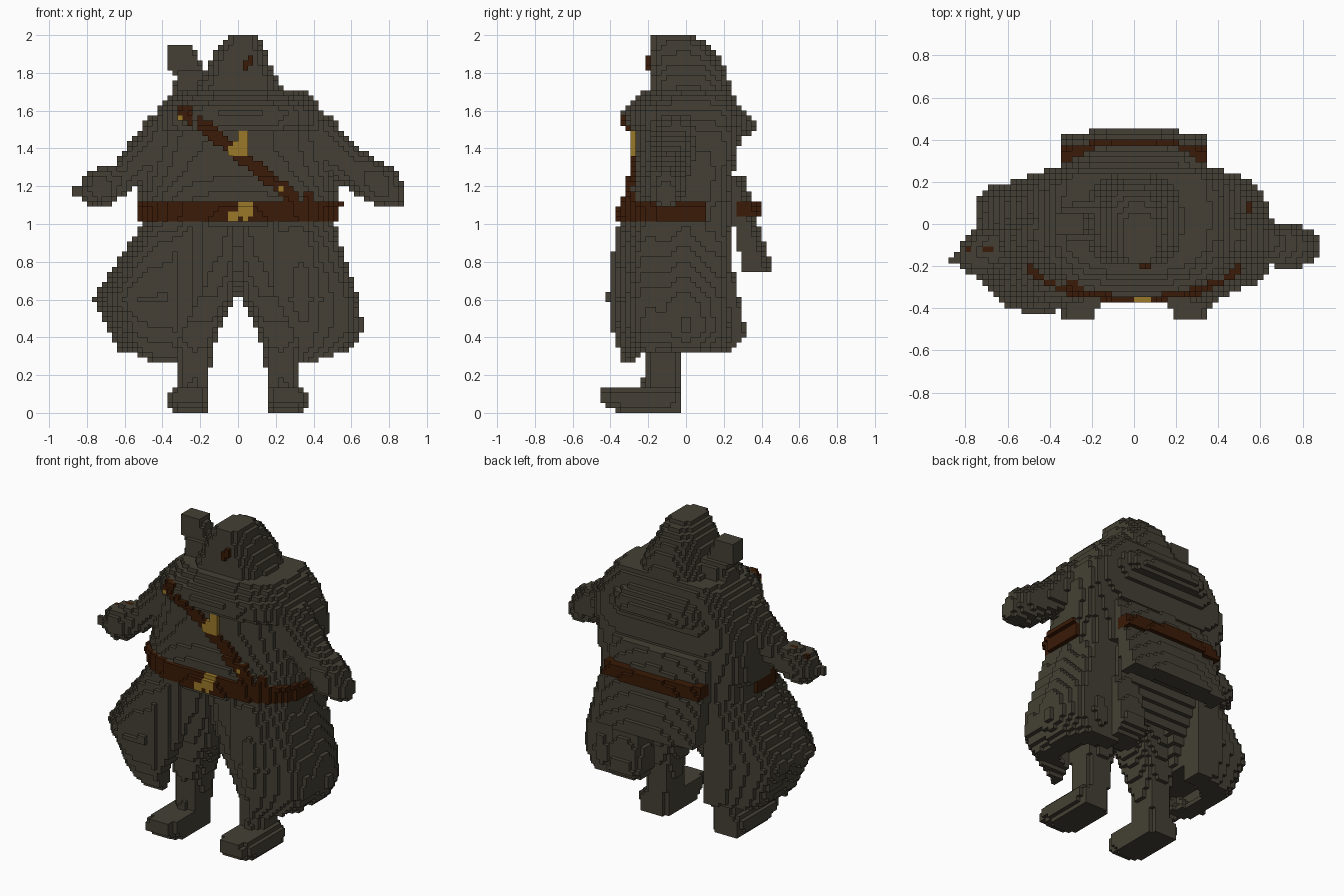
import bpy
import math
from mathutils import Vector

if "Cube" in bpy.data.objects:
    bpy.data.objects.remove(bpy.data.objects["Cube"], do_unlink=True)

STEP = 2 / 75          # edge length of one block
taken = set()          # every filled cell of the figure
parts = []             # (name, cells, material)


def material(name, colour):
    mat = bpy.data.materials.new(name)
    mat.use_nodes = True
    mat.diffuse_color = (*colour, 1)
    bsdf = next(n for n in mat.node_tree.nodes if n.type == "BSDF_PRINCIPLED")
    bsdf.inputs["Base Color"].default_value = (*colour, 1)
    bsdf.inputs["Roughness"].default_value = 0.9
    return mat


CLOTH = material("dark olive cloth", (0.058, 0.051, 0.035))
LEATHER = material("brown leather", (0.042, 0.0105, 0.002))
GOLD = material("old gold", (0.33, 0.19, 0.022))


def lerp(a, b, t):
    return a + (b - a) * t


def ramp(z, z0, v0, z1, v1):
    return lerp(v0, v1, min(max((z - z0) / (z1 - z0), 0), 1))


def loft(rows, front=2.5, back=2.5, grow=0.0, folds=0.0):
    """Solid through rounded sections, each row is (z, x0, x1, y0, y1)."""
    def inside(x, y, z):
        if not rows[0][0] <= z <= rows[-1][0]:
            return False
        for low, high in zip(rows, rows[1:]):
            if z <= high[0]:
                t = (z - low[0]) / (high[0] - low[0])
                x0, x1, y0, y1 = (lerp(a, b, t) for a, b in zip(low[1:], high[1:]))
                break
        cx, cy = (x0 + x1) / 2, (y0 + y1) / 2
        extra = grow + folds * math.sin(16 * math.atan2(y - cy, x - cx))
        u = abs(x - cx) / ((x1 - x0) / 2 + extra)
        v = abs(y - cy) / ((y1 - y0) / 2 + extra)
        n = front if y < cy else back
        return u ** n + v ** n <= 1
    return inside


def limb(*joints):
    """Tapered round limb through (x, y, z, radius) joints."""
    def inside(x, y, z):
        p = Vector((x, y, z))
        for a, b in zip(joints, joints[1:]):
            pa, pb = Vector(a[:3]), Vector(b[:3])
            axis = pb - pa
            t = min(max((p - pa).dot(axis) / axis.length_squared, 0), 1)
            if (p - pa - axis * t).length <= lerp(a[3], b[3], t):
                return True
        return False
    return inside


def fill(name, inside, mat, lo, hi):
    """Fill the free cells of a region that pass the test."""
    ranges = [range(math.floor(a / STEP), math.ceil(b / STEP)) for a, b in zip(lo, hi)]
    cells = set()
    for i in ranges[0]:
        for j in ranges[1]:
            for k in ranges[2]:
                if (i, j, k) not in taken:
                    if inside((i + .5) * STEP, (j + .5) * STEP, (k + .5) * STEP):
                        cells.add((i, j, k))
    taken.update(cells)
    parts.append((name, cells, mat))


def mirrored(inside):
    return lambda x, y, z: inside(-x, y, z)


def build(name, cells, mat):
    """Make the outer faces of a part's cells."""
    verts, faces = {}, []
    for cell in cells:
        for axis in range(3):
            for side in (0, 1):
                beside = list(cell)
                beside[axis] += 2 * side - 1
                if tuple(beside) in taken:
                    continue
                quad = []
                for a, b in ((0, 0), (1, 0), (1, 1), (0, 1)):
                    corner = list(cell)
                    corner[axis] += side
                    corner[(axis + 1) % 3] += a
                    corner[(axis + 2) % 3] += b
                    quad.append(verts.setdefault(tuple(corner), len(verts)))
                faces.append(quad if side else quad[::-1])
    mesh = bpy.data.meshes.new(name)
    mesh.from_pydata([[c * STEP for c in v] for v in verts], [], faces)
    mesh.materials.append(mat)
    bpy.context.collection.objects.link(bpy.data.objects.new(name, mesh))


# Torso, shoulders and hood
torso_rows = [(1.0, -.5, .5, -.34, .24), (1.1, -.51, .51, -.33, .24), (1.11, -.53, .53, -.33, .24),
              (1.25, -.53, .53, -.28, .25), (1.4, -.52, .52, -.26, .28), (1.48, -.49, .5, -.26, .29),
              (1.52, -.47, .48, -.32, .29), (1.6, -.43, .45, -.34, .28), (1.66, -.38, .4, -.27, .27),
              (1.72, -.3, .33, -.21, .24)]
hood_rows = [(1.6, -.3, .33, -.24, .26), (1.72, -.23, .23, -.2, .24), (1.8, -.17, .2, -.2, .22),
             (1.9, -.14, .15, -.19, .17), (1.95, -.1, .13, -.18, .12), (2.0, -.05, .1, -.18, .03)]
fill("torso", loft(torso_rows, 2.6, 5), CLOTH, (-.6, -.4, 1), (.6, .4, 1.75))
fill("hood", loft(hood_rows, 3), CLOTH, (-.4, -.3, 1.6), (.4, .3, 2))
collar = loft([(1.45, -.3, .3, -.1, .3), (1.49, -.33, .35, -.1, .38),
               (1.56, -.33, .35, -.1, .36), (1.65, -.3, .3, -.1, .27)], 3, 3)
fill("cape_collar", collar, CLOTH, (-.4, -.1, 1.4), (.4, .4, 1.7))

# Raised pack end behind the right shoulder
pack = loft([(1.58, -.36, -.1, -.1, .1), (1.78, -.33, -.1, -.08, .1),
             (1.82, -.38, -.18, -.06, .06), (1.94, -.38, -.24, -.05, .05)], 4, 4)
fill("shoulder_pack", pack, CLOTH, (-.5, -.2, 1.5), (0, .2, 1.95))

# Arms and hands, with studs on the right forearm
right_arm = limb((-.4, -.05, 1.44, .14), (-.6, -.1, 1.25, .08), (-.73, -.14, 1.19, .105), (-.85, -.17, 1.17, .03))
left_arm = limb((.4, -.05, 1.46, .14), (.6, -.08, 1.3, .105), (.75, -.11, 1.21, .11), (.81, -.11, 1.16, .08))
for x in (-.7, -.8):
    fill("forearm_stud", right_arm, LEATHER, (x, -.132, 1.2), (x + .02, -.11, 1.35))
fill("right_arm", right_arm, CLOTH, (-.9, -.3, 1), (-.2, .2, 1.7))
fill("left_arm", left_arm, CLOTH, (.2, -.3, 1), (.9, .2, 1.7))

# Legs and boots
leg = loft([(.12, .16, .31, -.23, -.02), (.3, .14, .32, -.22, -.02), (.45, .1, .33, -.25, 0),
            (.6, .02, .35, -.28, .05), (.8, -.01, .36, -.31, .1), (1.02, -.01, .36, -.33, .1)], 3, 3)
boot = loft([(0, .16, .34, -.36, -.02), (.03, .16, .36, -.4, -.02), (.05, .16, .37, -.46, -.02),
             (.1, .16, .37, -.46, -.02), (.135, .17, .32, -.45, -.02)], 3.5, 5)
for side, shape in (("left", lambda f: f), ("right", mirrored)):
    fill(side + "_leg", shape(leg), CLOTH, (-.5, -.4, 0), (.5, .2, 1.05))
    fill(side + "_boot", shape(boot), CLOTH, (-.5, -.5, 0), (.5, .1, .2))


# Flared coat halves, open in front, split at the back and hollow at the hem
def coat_half(heights, widths, fronts, backs):
    rows = [(z, -w, w, f, b) for z, w, f, b in zip(heights, widths, fronts, backs)]
    skirt = loft(rows, 3.4, 4.5, folds=.01)
    cavity = loft(rows, 3.4, 4.5, grow=-.12)

    def inside(x, y, z):
        opening = ramp(z, .35, .33, .98, .03) if y < .1 else ramp(z, .3, .22, .62, 0)
        hem = ramp(y, -.3, .26, -.2, .33)
        hollow = z < .42 and cavity(x, y, z)
        under_flap = abs(x) < .29 and y > ramp(z, .4, .02, .85, .24)
        if abs(x) < opening or z < hem or hollow or under_flap:
            return False
        return y > -.26 - .4 * abs(x) and skirt(x, y, z)
    return inside


levels = (.26, .35, .45, .6, .75, .9, 1.02)
right_coat = coat_half(levels, (.52, .64, .68, .755, .67, .56, .5),
                       (-.35, -.38, -.41, -.44, -.42, -.4, -.34), (.2, .24, .24, .24, .24, .24, .24))
left_coat = coat_half(levels, (.5, .6, .65, .63, .58, .53, .5),
                      (-.34, -.35, -.36, -.37, -.37, -.36, -.34), (.2, .24, .24, .24, .24, .24, .24))
fill("right_coat_half", right_coat, CLOTH, (-.85, -.5, .28), (0, .35, 1.05))
fill("left_coat_half", left_coat, CLOTH, (0, -.5, .25), (.75, .35, 1.05))
tail = loft([(.35, .18, .35, .1, .26), (.4, .14, .36, .1, .32), (.46, .14, .36, .1, .31),
             (.75, .16, .36, .1, .25)], 4, 4)
fill("coat_tail", tail, CLOTH, (.1, .1, .35), (.4, .35, .75))


# Curved flap hanging off the back, with its strap
def flap_y(x, z):
    return ramp(z, .77, .40, 1.25, .275) - .4 * x * x


def back_flap(x, y, z):
    return abs(x) < .34 and abs(y - flap_y(x, z)) < ramp(z, .77, .06, 1.25, .03)


def back_strap(x, y, z):
    return abs(x - .01) < .35 and abs(y - flap_y(x, z) - .035) < .045


fill("back_strap", back_strap, LEATHER, (-.34, .2, 1.045), (.36, .5, 1.1))
fill("back_flap", back_flap, CLOTH, (-.34, .15, .77), (.34, .5, 1.25))

# Trim lying one block proud of the torso
skin = loft(torso_rows, 2.6, 5, grow=1.1 * STEP)


def pendant(x, y, z):
    return skin(x, y, z) and x > ramp(z, 1.4, -.045, 1.48, .005)


def buckle(x, y, z):
    return skin(x, y, z) and (z < 1.08 if x < -.01 else z > 1.05 or .02 < x < .05)


def sash(x, y, z):
    middle = 1.375 - .8 * x
    gap = -.25 < x < -.21
    return skin(x, y, z) and not gap and abs(z - middle) < .045


def belt(x, y, z):
    return skin(x, y, z) and (x > 0 or y < .04)


def face_mark(x, y, z):
    return loft(hood_rows, 3, grow=STEP)(x, y, z) and abs(z - 1.85 - .8 * (x - .055)) < .025


fill("pendant", pendant, GOLD, (-.05, -.4, 1.36), (.03, 0, 1.49))
fill("buckle", buckle, GOLD, (-.04, -.42, 1.03), (.07, 0, 1.1))
fill("sash_stud", skin, GOLD, (.215, -.42, 1.175), (.238, -.1, 1.198))
fill("sash_clasp", skin, GOLD, (-.318, -.42, 1.55), (-.295, -.1, 1.57))
fill("sash", sash, LEATHER, (-.32, -.42, 1.12), (.31, -.02, 1.62))
fill("belt", belt, LEATHER, (-.51, -.42, 1.03), (.54, .1, 1.1))
fill("belt_knot", skin, LEATHER, (.35, -.4, 1.1), (.4, -.1, 1.16))
fill("face_mark", face_mark, LEATHER, (.03, -.3, 1.82), (.08, -.1, 1.87))

for part in parts:
    if part[1]:
        build(*part)
